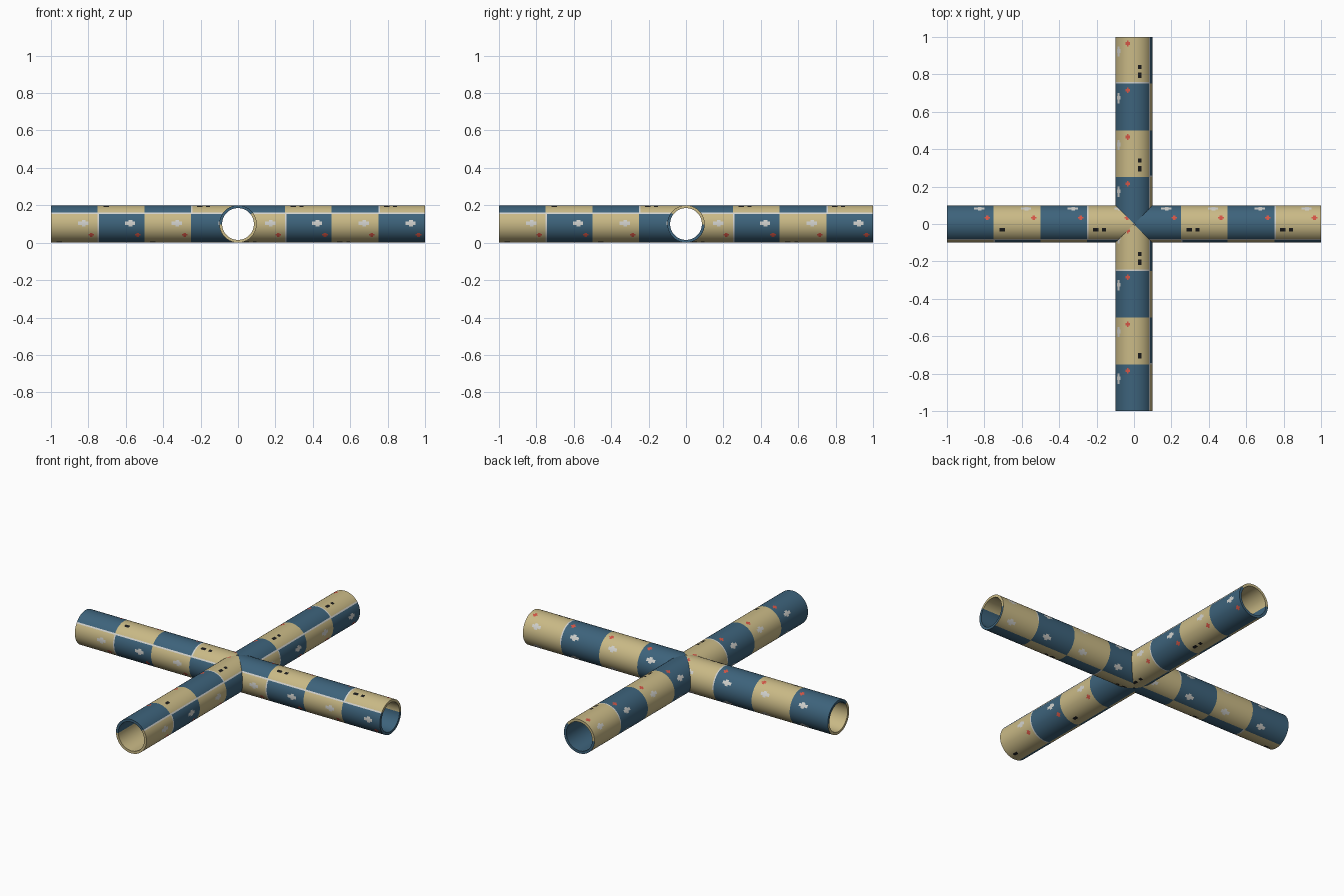
import bpy, bmesh, math
from mathutils import Matrix

if "Cube" in bpy.data.objects:
    bpy.data.objects.remove(bpy.data.objects["Cube"], do_unlink=True)

OUTER, INNER = 0.1, 0.085
SEGS = 72
TILE = 0.25
BAND = 143.2            # degrees of wall covered by one square tile
EDGE = 37               # angle above the front where two bands meet
SAND, BLUE, PALE, RED, BLACK = range(5)


def make_material(name, rgb):
    mat = bpy.data.materials.new(name)
    mat.use_nodes = True
    colour = (*rgb, 1)
    mat.diffuse_color = colour
    mat.node_tree.nodes["Principled BSDF"].inputs["Base Color"].default_value = colour
    return mat


materials = [
    make_material("sand", (0.59, 0.49, 0.24)),
    make_material("slate_blue", (0.047, 0.125, 0.20)),
    make_material("pale_grey", (0.65, 0.65, 0.62)),
    make_material("coral_red", (0.66, 0.09, 0.06)),
    make_material("black", (0.012, 0.012, 0.012)),
]

# Lengthwise cuts inside one tile, so that spots and joints are their own faces
CUTS = [0, 0.008, 0.03, 0.06, 0.08, 0.1, 0.145, 0.165, 0.185, 0.2, 0.208, 0.222, 0.23]
stations = [k * TILE + c - 1 for k in range(8) for c in CUTS] + [1]


def checker(x, upper):
    column = math.floor((x + 1) / TILE)
    return BLUE if (column % 2 == 0) == upper else SAND


def outer_colour(x, angle):
    """Two checkered bands with pale joints and small spots."""
    upper = not EDGE - BAND < angle < EDGE
    base = checker(x, upper)
    column, along = divmod(x + 1, TILE)
    around = (angle - EDGE) % BAND
    # Pale joints: one lengthwise, and rings on alternate tiles
    if EDGE - 5 < angle < EDGE:
        return PALE
    if along < 0.008 and angle > EDGE - BAND and column % 4 == (3 if upper else 1):
        return PALE
    # Pale cross-shaped spot
    spread = abs(around - 110)
    if (0.145 < along < 0.2 and spread < 5) or (0.165 < along < 0.185 and spread < 10):
        return PALE
    # Red diamond spot
    spread = abs(around - 72)
    if angle > EDGE - BAND and ((0.2 < along < 0.23 and spread < 3)
                                or (0.208 < along < 0.222 and spread < 8)):
        return RED
    # Black spots on sand tiles, doubled on the later ones
    marked = 0.03 < along < 0.06 or (column > 2 and 0.08 < along < 0.1)
    if base == SAND and marked and abs(around - 35) < 5:
        return BLACK
    return base


def inner_colour(x, angle):
    return checker(x, angle > EDGE)


def build_pipe(name, turn):
    """Two hollow arms along x, mitred at the middle, then turned about z."""
    bm = bmesh.new()
    step = 360 / SEGS

    def ring(x, side, radius):
        loop = []
        for k in range(SEGS):
            a = math.radians(EDGE + k * step)
            y = -radius * math.cos(a)
            loop.append(bm.verts.new((side * max(side * x, abs(y)), y,
                                      OUTER + radius * math.sin(a))))
        return loop

    def bridge(a, b, x, rule, flip):
        for k in range(SEGS):
            n = (k + 1) % SEGS
            quad = [a[k], b[k], b[n], a[n]]
            face = bm.faces.new(quad[::-1] if flip else quad)
            angle = (EDGE + (k + 0.5) * step + 180) % 360 - 180
            face.material_index = rule(x, angle)

    for side in (-1, 1):
        xs = [x for x in stations if side * x >= -1e-6]
        ends = []
        for radius, rule in ((OUTER, outer_colour), (INNER, inner_colour)):
            rings = [ring(x, side, radius) for x in xs]
            for i in range(len(xs) - 1):
                bridge(rings[i], rings[i + 1], (xs[i] + xs[i + 1]) / 2,
                       rule, radius == OUTER)
            ends.append(rings[-1] if side > 0 else rings[0])
        # Flat rim at the open end
        bridge(ends[0], ends[1], side * 0.999, inner_colour, side > 0)

    bmesh.ops.remove_doubles(bm, verts=bm.verts, dist=1e-5)
    bmesh.ops.transform(bm, matrix=Matrix.Rotation(turn, 4, "Z"), verts=bm.verts)
    mesh = bpy.data.meshes.new(name)
    bm.to_mesh(mesh)
    bm.free()
    for mat in materials:
        mesh.materials.append(mat)
    obj = bpy.data.objects.new(name, mesh)
    bpy.context.collection.objects.link(obj)
    bpy.ops.object.select_all(action="DESELECT")
    obj.select_set(True)
    bpy.context.view_layer.objects.active = obj
    bpy.ops.object.shade_smooth_by_angle(angle=math.radians(30))


build_pipe("cross_pipe", 0)
build_pipe("long_pipe", math.pi / 2)
